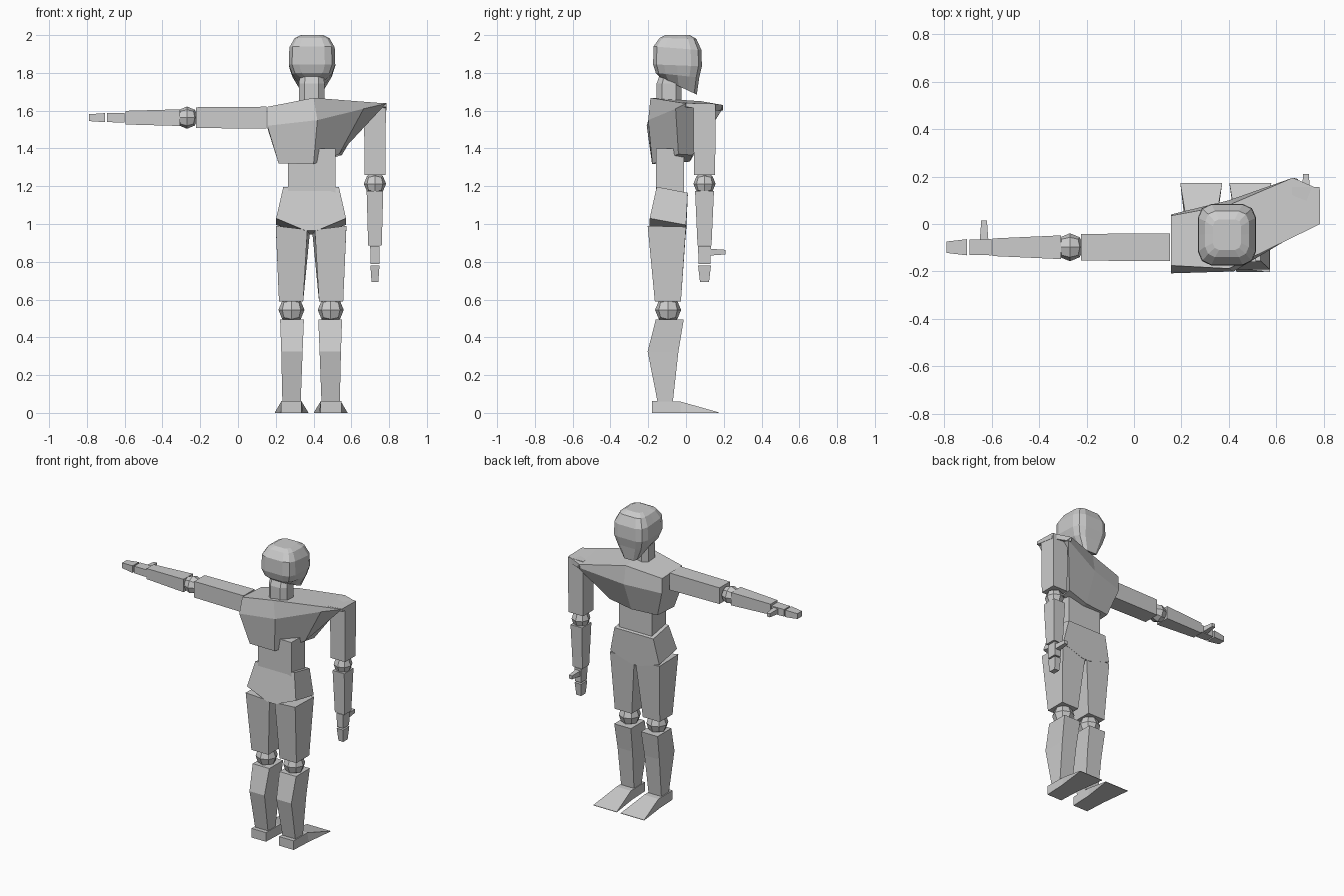
import bpy, bmesh, math
from mathutils import Matrix, Vector

CX = 0.387  # body centre line

mat = bpy.data.materials.new("plain grey")
mat.diffuse_color = (0.6, 0.6, 0.6, 1)


def finish(name, bm, matrix=None):
    if matrix:
        bm.transform(matrix)
    bmesh.ops.recalc_face_normals(bm, faces=bm.faces)
    me = bpy.data.meshes.new(name)
    bm.to_mesh(me)
    bm.free()
    me.materials.append(mat)
    ob = bpy.data.objects.new(name, me)
    bpy.context.collection.objects.link(ob)


def loft(name, rings, matrix=None):
    """Skin a list of equal-length point rings and cap both ends."""
    bm = bmesh.new()
    vs = [[bm.verts.new(p) for p in r] for r in rings]
    n = len(rings[0])
    for a, b in zip(vs, vs[1:]):
        for i in range(n):
            j = (i + 1) % n
            bm.faces.new((a[i], a[j], b[j], b[i]))
    bm.faces.new(vs[0])
    bm.faces.new(vs[-1])
    finish(name, bm, matrix)


def rect(x0, x1, y0, y1, z0, z1=None):
    """Rectangle ring; z0 at the y0 side, z1 at the y1 side."""
    z1 = z0 if z1 is None else z1
    return [(x0, y0, z0), (x1, y0, z0), (x1, y1, z1), (x0, y1, z1)]


def rounded(cx, hx, y0, y1, z0, z1=None, mids=True):
    """Chamfered-square ring, optionally with side midpoints."""
    z1 = z0 if z1 is None else z1
    k = 0.55
    unit = [(k, -1), (0.86, -0.86), (1, -k), (1, 0), (1, k), (0.86, 0.86), (k, 1), (0, 1),
            (-k, 1), (-0.86, 0.86), (-1, k), (-1, 0), (-1, -k), (-0.86, -0.86), (-k, -1), (0, -1)]
    if not mids:
        unit = [u for u in unit if abs(u[0]) == k or abs(u[1]) == k]
    return [(cx + u * hx, (y0 + y1) / 2 + v * (y1 - y0) / 2,
             z0 + (z1 - z0) * (v + 1) / 2) for u, v in unit]


def joint(name, loc, r, matrix=None):
    """Ball made from a cube split once and pushed onto a sphere."""
    bm = bmesh.new()
    bmesh.ops.create_cube(bm, size=2)
    bmesh.ops.subdivide_edges(bm, edges=bm.edges[:], cuts=1, use_grid_fill=True)
    for v in bm.verts:
        v.co = v.co.normalized() * r + Vector(loc)
    finish(name, bm, matrix)


# Head and neck
loft("head", [
    rounded(0.392, 0.06, -0.135, 0.057, 1.775, 1.685),
    rounded(0.392, 0.105, -0.16, 0.07, 1.80, 1.775),
    rounded(0.392, 0.123, -0.174, 0.084, 1.845, 1.835),
    rounded(0.392, 0.12, -0.172, 0.082, 1.94, 1.92),
    rounded(0.392, 0.092, -0.14, 0.055, 1.985, 1.98),
    rounded(0.392, 0.06, -0.11, 0.02, 2.0)])
loft("neck", [
    rounded(0.39, 0.068, -0.155, -0.025, 1.63, mids=False),
    rounded(0.39, 0.068, -0.155, -0.025, 1.745, mids=False),
    rounded(0.39, 0.06, -0.135, -0.03, 1.80, mids=False)])

# Chest, twisted forward at the lowered shoulder
loft("chest", [
    [(0.155, 0.035, 1.61), (0.155, -0.175, 1.62), (0.155, -0.208, 1.52),
     (0.215, -0.18, 1.32), (0.215, 0.0, 1.33), (0.155, 0.04, 1.51)],
    [(0.40, 0.08, 1.65), (0.40, -0.188, 1.668), (0.42, -0.2, 1.55),
     (0.40, -0.178, 1.318), (0.40, 0.02, 1.33), (0.40, 0.10, 1.53)],
    [(0.67, 0.195, 1.63), (0.785, 0.0, 1.638), (0.665, -0.055, 1.61),
     (0.535, -0.04, 1.37), (0.55, 0.035, 1.365), (0.69, 0.19, 1.605)]])
# Shoulder cap over the lowered arm
loft("shoulder_cap", [
    [(0.67, 0.195, 1.60), (0.785, 0.145, 1.60), (0.785, 0.0, 1.62), (0.66, -0.03, 1.61)],
    [(0.67, 0.195, 1.63), (0.785, 0.145, 1.637), (0.785, 0.0, 1.64), (0.66, -0.03, 1.645)]])

# Waist and pelvis
loft("waist", [rect(0.265, 0.515, -0.16, -0.01, 1.15),
               rect(0.265, 0.515, -0.16, -0.01, 1.40)])
outline = [(-0.147, 1.197, 1.165), (0.147, 1.197, 1.165), (0.185, 1.03, 0.995),
           (0.03, 0.965, 0.945), (-0.03, 0.965, 0.945), (-0.185, 1.03, 0.995)]
loft("pelvis", [
    [(CX + x, -0.155 if i < 2 else -0.192, zb) for i, (x, zb, zf) in enumerate(outline)],
    [(CX + x, 0.01 if i < 2 else 0.0, zf) for i, (x, zb, zf) in enumerate(outline)]])

# Legs, mirrored about the centre line
for side, s in (("left", -1), ("right", 1)):
    place = Matrix.Translation((CX, 0, 0)) @ Matrix.Diagonal((s, 1, 1, 1))
    loft(side + "_thigh", [
        rect(0.042, 0.17, -0.165, -0.027, 0.59),
        [(0.02, -0.185, 0.97), (0.187, -0.203, 0.99), (0.187, 0.0, 0.985), (0.005, 0.0, 0.97)]],
        place)
    joint(side + "_knee", (0.104, -0.095, 0.545), 0.069, place)
    loft(side + "_shin", [
        rect(0.055, 0.152, -0.15, -0.07, 0.055),
        rect(0.045, 0.158, -0.203, -0.04, 0.325),
        rect(0.038, 0.164, -0.16, -0.012, 0.495)], place)
    loft(side + "_foot", [
        [(0.05, -0.18, 0), (0.16, -0.18, 0), (0.16, -0.18, 0.062), (0.05, -0.18, 0.062)],
        [(0.043, -0.03, 0), (0.168, -0.03, 0), (0.158, -0.03, 0.06), (0.05, -0.03, 0.06)],
        [(0.015, 0.173, 0), (0.192, 0.173, 0), (0.192, 0.173, 0.003), (0.015, 0.173, 0.003)]],
        place)


# Arms: modelled hanging down from the origin, thumb towards +y
def box(name, m, top, bottom):
    loft(name, [rect(-hx, hx, -hy, hy, z) for hx, hy, z in (top, bottom)], m)


def arm(side, m):
    box(side + "_upper_arm", m, (0.058, 0.059, 0), (0.055, 0.056, -0.375))
    joint(side + "_elbow", (0, 0, -0.422), 0.059, m)
    box(side + "_forearm", m, (0.044, 0.05, -0.46), (0.036, 0.037, -0.748))
    box(side + "_palm", m, (0.025, 0.034, -0.752), (0.024, 0.032, -0.846))
    box(side + "_fingers", m, (0.024, 0.034, -0.856), (0.018, 0.024, -0.942))
    loft(side + "_thumb", [
        [(x * w, y, -0.784 + z * w) for x, z in ((-1, -1), (1, -1), (1, 1), (-1, 1))]
        for y, w in ((0.03, 0.018), (0.112, 0.012))], m)


arm("right", Matrix.Translation((0.725, 0.098, 1.635)))
arm("left", Matrix.Translation((0.152, -0.098, 1.563)) @ Matrix.Rotation(math.pi / 2, 4, 'Y'))
